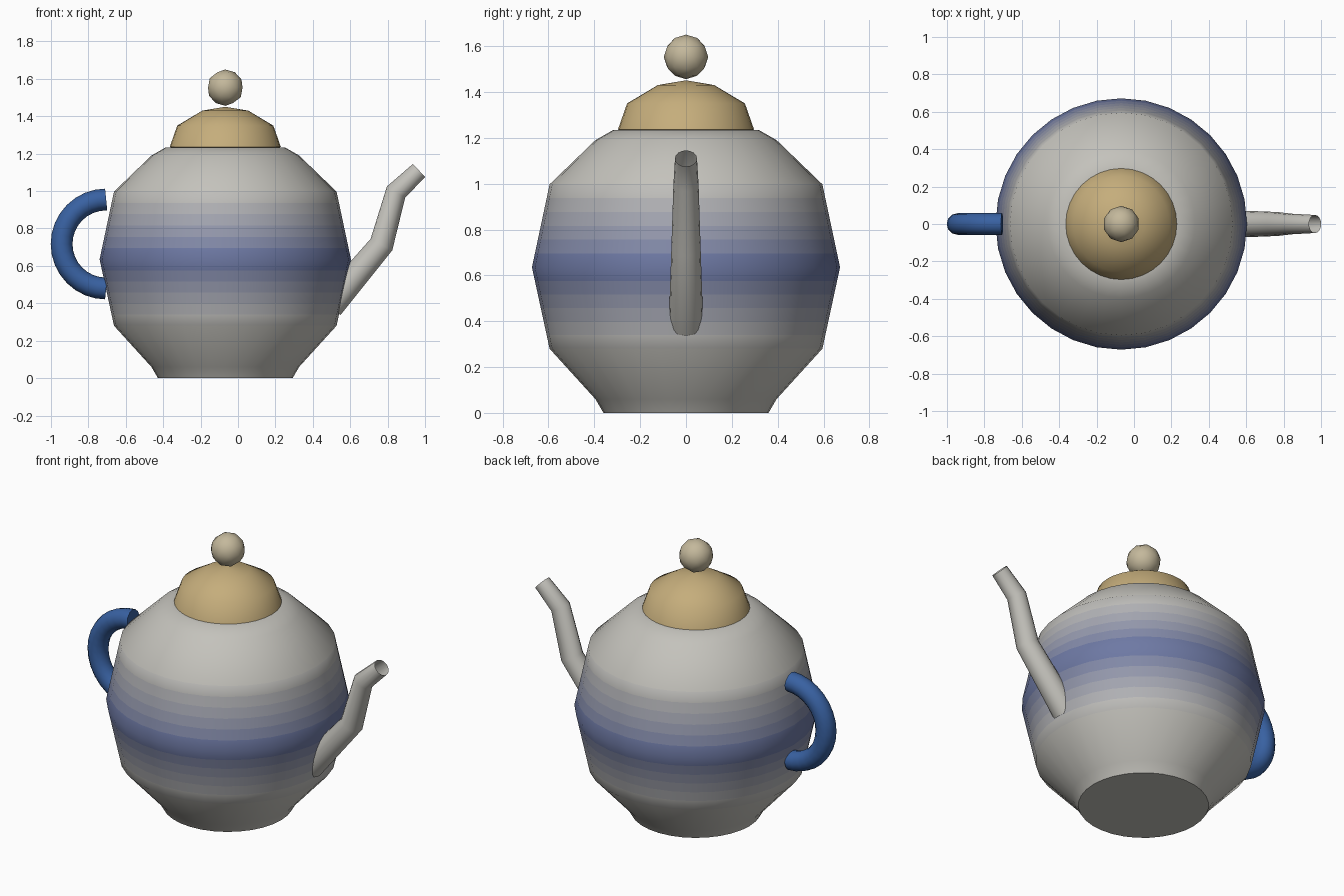
import bpy, bmesh, math
from mathutils import Vector

if "Cube" in bpy.data.objects:
    bpy.data.objects.remove(bpy.data.objects["Cube"])

AXIS_X = -0.068
GREY, BLUE = (0.55, 0.54, 0.50), (0.12, 0.16, 0.36)


def material(name, rgb):
    m = bpy.data.materials.new(name)
    m.diffuse_color = (*rgb, 1)
    m.use_nodes = True
    m.node_tree.nodes["Principled BSDF"].inputs["Base Color"].default_value = m.diffuse_color
    return m


def finish(name, bm, mats):
    bmesh.ops.recalc_face_normals(bm, faces=bm.faces)
    mesh = bpy.data.meshes.new(name)
    bm.to_mesh(mesh)
    bm.free()
    obj = bpy.data.objects.new(name, mesh)
    bpy.context.collection.objects.link(obj)
    for m in mats:
        mesh.materials.append(m)
    bpy.ops.object.select_all(action='DESELECT')
    obj.select_set(True)
    bpy.context.view_layer.objects.active = obj
    bpy.ops.object.shade_smooth_by_angle(angle=math.radians(50))
    return obj


def skin(bm, rings, pick=lambda i: 0):
    n = len(rings[0])
    for i, (a, b) in enumerate(zip(rings, rings[1:])):
        for j in range(n):
            k = (j + 1) % n
            bm.faces.new((a[j], a[k], b[k], b[j])).material_index = pick(i)


def lathe(name, profile, mats, sides=32, pick=lambda i: 0):
    bm = bmesh.new()
    rings = [[bm.verts.new((AXIS_X + r * math.cos(2 * math.pi * j / sides),
                            r * math.sin(2 * math.pi * j / sides), z))
              for j in range(sides)] for r, z in profile]
    skin(bm, rings, pick)
    bm.faces.new(rings[0])
    bm.faces.new(rings[-1])
    return finish(name, bm, mats)


def tube(name, path, radii, mats, sides=16, capped=False):
    """Mitred tube along a path in the xz plane."""
    bm = bmesh.new()
    pts = [Vector((x, 0, z)) for x, z in path]
    rings = []
    for i, p in enumerate(pts):
        d_in = (p - pts[i - 1]).normalized() if i else (pts[1] - p).normalized()
        d_out = (pts[i + 1] - p).normalized() if i < len(pts) - 1 else d_in
        t = (d_in + d_out).normalized()
        side = Vector((-t.z, 0, t.x)) / t.dot(d_in)
        rings.append([bm.verts.new(p + radii[i] * (side * math.cos(a) + Vector((0, math.sin(a), 0))))
                      for a in (2 * math.pi * j / sides for j in range(sides))])
    skin(bm, rings)
    if capped:
        bm.faces.new(rings[0])
        bm.faces.new(rings[-1])
    return finish(name, bm, mats)


# Body: middle panels cut into strips so the glaze fades from grey to blue
STEPS = 6
low, mid, high = (0.595, 0.28), (0.672, 0.635), (0.595, 0.997)


def strips(a, b):
    return [(a[0] + (b[0] - a[0]) * s / STEPS, a[1] + (b[1] - a[1]) * s / STEPS) for s in range(STEPS)]


profile = [(0.36, 0), (0.395, 0.06)] + strips(low, mid) + strips(mid, high) + [
    high, (0.395, 1.19), (0.32, 1.233), (0.27, 1.233)]
glaze = [material("body_grey", GREY)]
for s in range(STEPS):
    f = (s + 0.5) / STEPS
    glaze.append(material(f"glaze_{s}", [g + (b - g) * f for g, b in zip(GREY, BLUE)]))


def glaze_index(i):
    s = i - 2
    if s < 0 or s >= 2 * STEPS:
        return 0
    return 1 + (s if s < STEPS else 2 * STEPS - 1 - s)


lathe("body", profile, glaze, pick=glaze_index)

# Lid
gold = material("lid_gold", (0.56, 0.42, 0.20))
lathe("lid", [(0.27, 1.225), (0.297, 1.236), (0.257, 1.35), (0.123, 1.43), (0.005, 1.45)], [gold])

# Knob
bm = bmesh.new()
bmesh.ops.create_icosphere(bm, subdivisions=2, radius=0.097)
bmesh.ops.translate(bm, verts=bm.verts, vec=(AXIS_X, 0, 1.553))
finish("lid_knob", bm, [material("knob_cream", (0.55, 0.48, 0.33))])

# Spout: open tapering tube
tube("spout", [(0.49, 0.385), (0.767, 0.714), (0.845, 0.995), (0.968, 1.11)],
     [0.075, 0.064, 0.055, 0.048], glaze[:1])

# Handle: half ring
arc = [math.pi / 2 + math.pi * i / 16 for i in range(17)]
tube("handle", [(-0.705 + 0.238 * math.cos(a), 0.717 + 0.238 * math.sin(a)) for a in arc],
     [0.058] * 17, [material("handle_blue", (0.04, 0.12, 0.36))], sides=12, capped=True)
